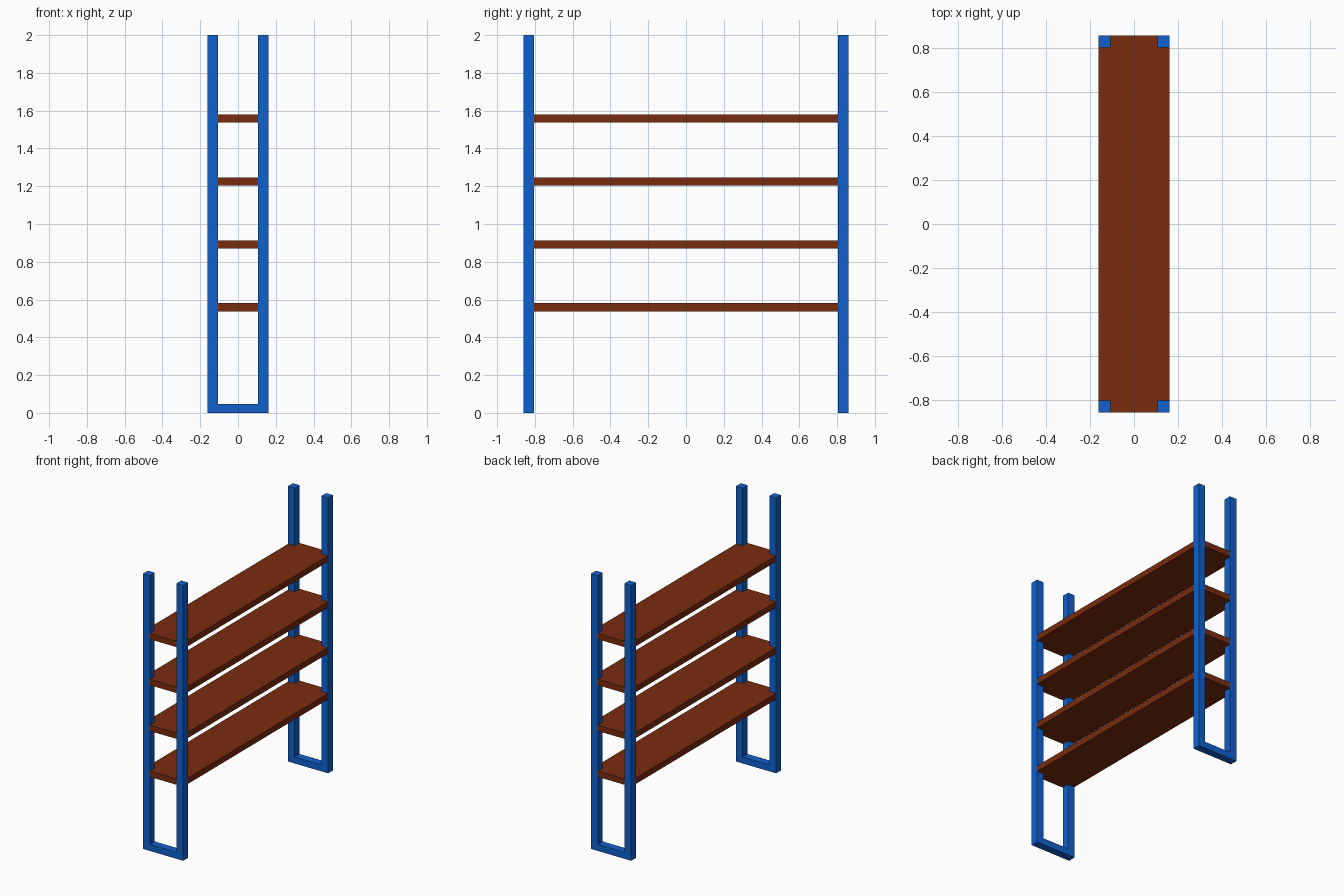
import bpy, bmesh
from mathutils import Vector

if "Cube" in bpy.data.objects:
    bpy.data.objects.remove(bpy.data.objects["Cube"])

X, XI = 0.161, 0.107      # outer / inner post faces across the depth
Y, YI = 0.859, 0.804      # outer / inner post faces along the length
H, BAR = 2.0, 0.048       # post height, foot bar height
SHELF_T = 0.043
SHELF_Z = [0.559 + i * 0.3333 for i in range(4)]


def material(name, rgb):
    m = bpy.data.materials.new(name)
    m.diffuse_color = (*rgb, 1)
    m.use_nodes = True
    m.node_tree.nodes["Principled BSDF"].inputs["Base Color"].default_value = m.diffuse_color
    return m


def extrude_profile(name, points, direction, mat):
    """Closed solid from a flat outline pushed along a direction."""
    bm = bmesh.new()
    face = bm.faces.new([bm.verts.new(p) for p in points])
    res = bmesh.ops.extrude_face_region(bm, geom=[face], use_keep_orig=True)
    verts = [v for v in res["geom"] if isinstance(v, bmesh.types.BMVert)]
    bmesh.ops.translate(bm, verts=verts, vec=Vector(direction))
    bmesh.ops.recalc_face_normals(bm, faces=bm.faces)
    me = bpy.data.meshes.new(name)
    bm.to_mesh(me)
    bm.free()
    me.materials.append(mat)
    ob = bpy.data.objects.new(name, me)
    bpy.context.collection.objects.link(ob)
    return ob


blue = material("blue_metal", (0.005, 0.12, 0.61))
brown = material("brown_wood", (0.195, 0.025, 0.0045))

# U-shaped end frames: two posts joined by a foot bar
u_shape = [(-X, 0), (X, 0), (X, H), (XI, H), (XI, BAR), (-XI, BAR), (-XI, H), (-X, H)]
for name, y in (("front_frame", -Y), ("back_frame", YI)):
    extrude_profile(name, [(x, y, z) for x, z in u_shape], (0, Y - YI, 0), blue)

# Shelves: boards notched at the corners around the posts
quarter = [(X, YI), (XI, YI), (XI, Y)]
outline = (quarter + [(-x, y) for x, y in reversed(quarter)]
           + [(-x, -y) for x, y in quarter] + [(x, -y) for x, y in reversed(quarter)])
for i, z in enumerate(SHELF_Z):
    extrude_profile(f"shelf_{i + 1}", [(x, y, z - SHELF_T / 2) for x, y in outline],
                    (0, 0, SHELF_T), brown)
